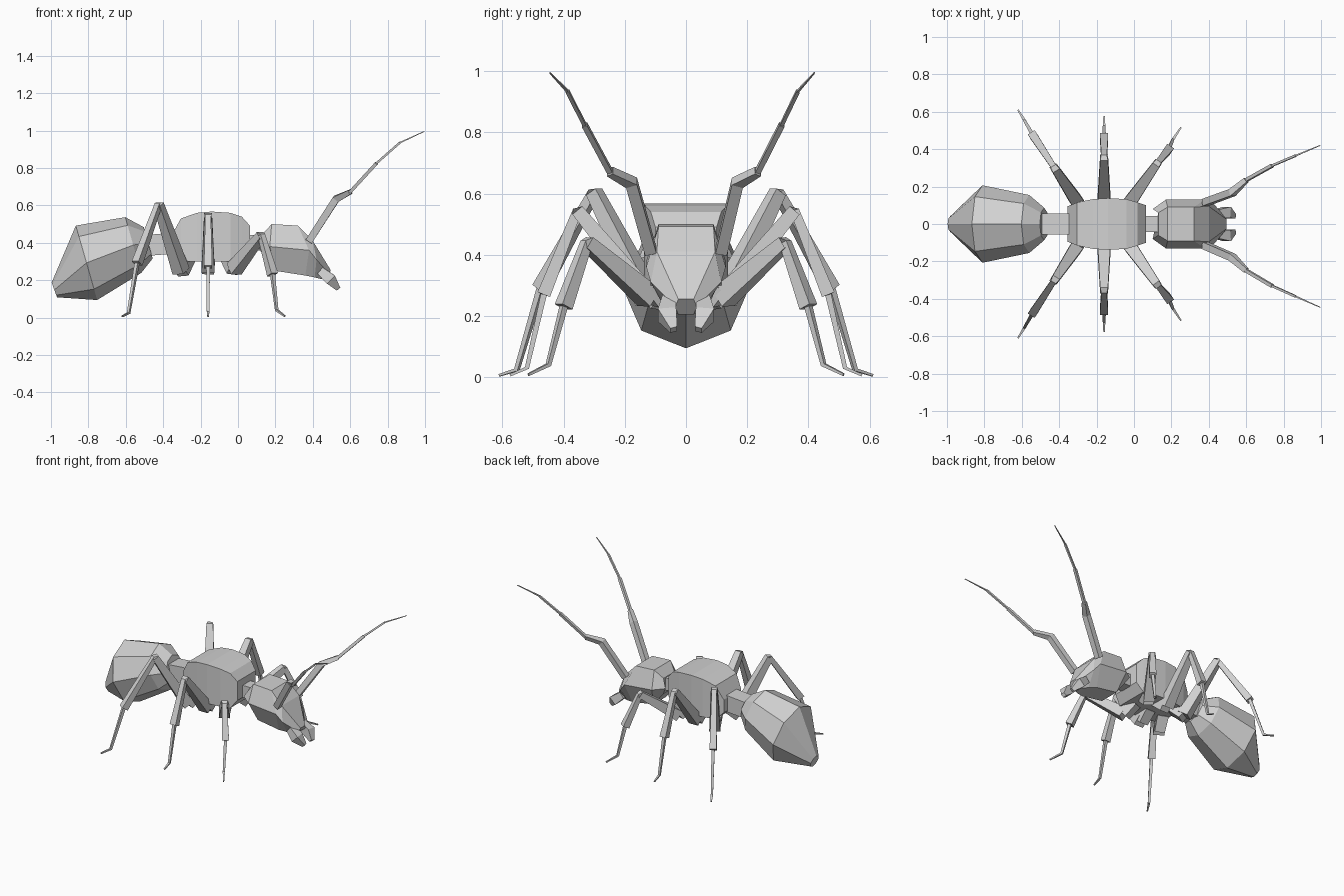
import bpy, bmesh, math
from mathutils import Vector

cube = bpy.data.objects.get("Cube")
if cube:
    bpy.data.objects.remove(cube, do_unlink=True)

grey = bpy.data.materials.new("light_grey")
grey.use_nodes = True
COLOR = (0.64, 0.64, 0.64, 1)
grey.diffuse_color = COLOR
grey.node_tree.nodes["Principled BSDF"].inputs["Base Color"].default_value = COLOR


def loft(name, rings):
    """Skin a list of equal-length point rings and cap both ends."""
    bm = bmesh.new()
    rows = [[bm.verts.new(p) for p in ring] for ring in rings]
    n = len(rows[0])
    for a, b in zip(rows, rows[1:]):
        for i in range(n):
            j = (i + 1) % n
            bm.faces.new((a[i], a[j], b[j], b[i]))
    bm.faces.new(rows[0][::-1])
    bm.faces.new(rows[-1])
    bmesh.ops.recalc_face_normals(bm, faces=bm.faces)
    mesh = bpy.data.meshes.new(name)
    bm.to_mesh(mesh)
    bm.free()
    mesh.materials.append(grey)
    obj = bpy.data.objects.new(name, mesh)
    bpy.context.collection.objects.link(obj)
    return obj


def limb(name, path, side):
    """Square tapered tube; path items are (x, y, z, half_width)."""
    pts = [Vector(p[:3]) for p in path]
    rings = []
    for i, p in enumerate(pts):
        t = (pts[min(i + 1, len(pts) - 1)] - pts[max(i - 1, 0)]).normalized()
        s = Vector(side)
        s = (s - t * s.dot(t)).normalized()
        u = s.cross(t)
        r = path[i][3]
        rings.append([p + (s * a + u * b) * r
                      for a, b in ((1, 1), (-1, 1), (-1, -1), (1, -1))])
    return loft(name, rings)


def hex_ring(top, mid, bot):
    """Symmetric six-point section from (x, z, half_width) triples."""
    half = [(x, w, z) for x, z, w in (top, mid, bot)]
    return half + [(x, -y, z) for x, y, z in reversed(half)]


# Abdomen: tilted eight-sided rings
rings = []
for cx, cz, r, tilt in ((-0.982, 0.148, 0.042, 20), (-0.81, 0.293, 0.207, 16),
                        (-0.56, 0.388, 0.155, 16), (-0.48, 0.40, 0.087, 16)):
    t = math.radians(tilt)
    ring = []
    for k in range(8):
        a = math.radians(45 * k)
        h = r * math.cos(a)
        ring.append((cx - h * math.sin(t), r * math.sin(a), cz + h * math.cos(t)))
    rings.append(ring)
loft("abdomen", rings)

# Waist and neck connectors
limb("waist", [(-0.50, 0, 0.385, 0.056), (-0.32, 0, 0.40, 0.056)], (0, 1, 0))
limb("neck", [(0.04, 0, 0.40, 0.042), (0.16, 0, 0.40, 0.042)], (0, 1, 0))

# Thorax: arched top, box section (x, top z, bottom z, half width)
loft("thorax", [
    [(x, -w, zt), (x, w, zt), (x, w, zb), (x, -w, zb)]
    for x, zt, zb, w in ((-0.355, 0.44, 0.35, 0.095), (-0.305, 0.53, 0.30, 0.115),
                         (-0.22, 0.56, 0.30, 0.133), (-0.14, 0.567, 0.30, 0.138),
                         (-0.04, 0.56, 0.30, 0.133), (0.02, 0.54, 0.30, 0.115),
                         (0.065, 0.49, 0.36, 0.10))])

# Head: wedge sloping down to the mouth
loft("head", [
    hex_ring((0.13, 0.445, 0.06), (0.10, 0.39, 0.08), (0.13, 0.34, 0.06)),
    hex_ring((0.18, 0.50, 0.09), (0.17, 0.38, 0.13), (0.20, 0.25, 0.07)),
    hex_ring((0.32, 0.492, 0.09), (0.38, 0.36, 0.13), (0.36, 0.225, 0.07)),
    hex_ring((0.40, 0.41, 0.095), (0.42, 0.31, 0.115), (0.41, 0.215, 0.05)),
    hex_ring((0.495, 0.255, 0.025), (0.49, 0.23, 0.035), (0.45, 0.205, 0.025))])

# Paired parts; the right antenna reaches slightly wider
for label, s in (("left", 1), ("right", -1)):
    limb(label + "_mandible", [(0.44, s * 0.055, 0.25, 0.022), (0.495, s * 0.062, 0.205, 0.03),
                               (0.535, s * 0.04, 0.155, 0.012)], (0, 1, 0))

    k = s if s > 0 else -1.06
    limb(label + "_antenna", [
        (0.38, s * 0.115, 0.41, 0.019), (0.525, k * 0.168, 0.635, 0.019),
        (0.60, k * 0.235, 0.672, 0.013), (0.60, k * 0.235, 0.672, 0.009),
        (0.74, k * 0.313, 0.825, 0.009), (0.74, k * 0.313, 0.825, 0.006),
        (0.865, k * 0.366, 0.935, 0.006), (0.865, k * 0.366, 0.935, 0.004),
        (0.995, k * 0.42, 0.995, 0.002)], (0, 1, 0))

    # Legs: hip, knee, ankle, heel, toe
    for pos, hip, knee, ankle, heel, toe in (
            ("front", (-0.02, 0.12, 0.26), (0.125, 0.325, 0.44), (0.185, 0.40, 0.23),
             (0.207, 0.45, 0.04), (0.25, 0.515, 0.008)),
            ("middle", (-0.16, 0.12, 0.26), (-0.16, 0.355, 0.545), (-0.16, 0.465, 0.27),
             (-0.16, 0.52, 0.03), (-0.16, 0.575, 0.006)),
            ("rear", (-0.305, 0.12, 0.25), (-0.425, 0.30, 0.605), (-0.54, 0.475, 0.29),
             (-0.585, 0.553, 0.024), (-0.62, 0.61, 0.006))):
        hip, knee, ankle, heel, toe = [Vector((p[0], s * p[1], p[2]))
                                       for p in (hip, knee, ankle, heel, toe)]
        out = toe - hip
        side = (-out.y, out.x, 0)
        name = label + "_" + pos
        inner = Vector((hip.x * 0.8 - 0.03, s * 0.05, 0.32))
        limb(name + "_coxa", [(*inner, 0.035), (*(hip + Vector((0, 0, -0.005))), 0.032)], side)
        limb(name + "_leg", [
            (*hip, 0.035), (*knee, 0.021), (*knee, 0.015),
            (*ankle, 0.022), (*ankle, 0.010), (*heel, 0.007), (*toe, 0.004)], side)
